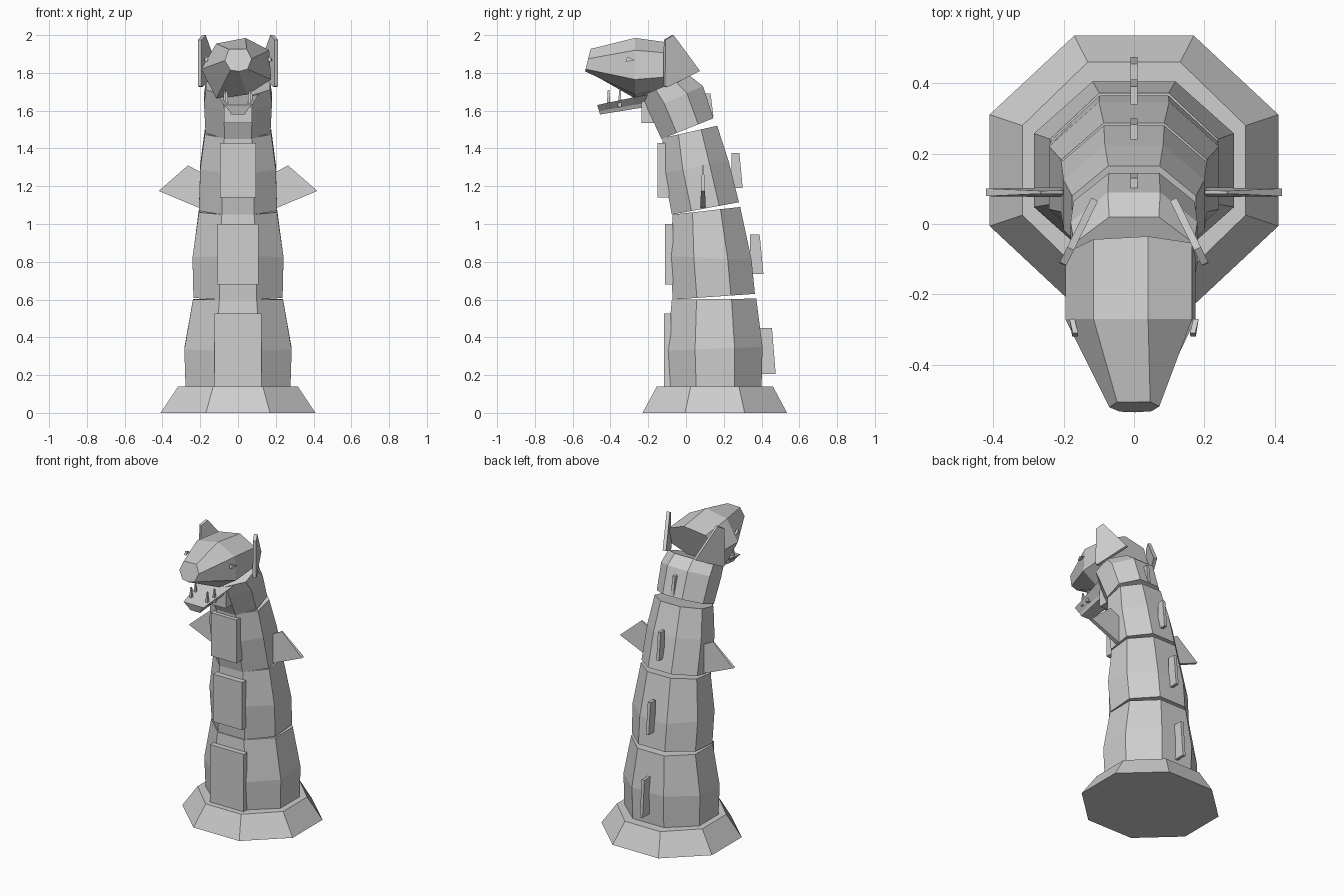
import bpy, bmesh, math
from mathutils import Vector

if "Cube" in bpy.data.objects:
    bpy.data.objects.remove(bpy.data.objects["Cube"])

stone = bpy.data.materials.new("stone_grey")
stone.diffuse_color = (0.62, 0.62, 0.62, 1)
stone.use_nodes = True
stone.node_tree.nodes["Principled BSDF"].inputs["Base Color"].default_value = stone.diffuse_color


def loft(name, rings):
    """Skin closed rings of equal count and cap both ends."""
    bm = bmesh.new()
    vs = [[bm.verts.new(p) for p in r] for r in rings]
    n = len(rings[0])
    for a, b in zip(vs, vs[1:]):
        for i in range(n):
            j = (i + 1) % n
            bm.faces.new((a[i], a[j], b[j], b[i]))
    bm.faces.new(vs[0])
    bm.faces.new(vs[-1])
    bmesh.ops.recalc_face_normals(bm, faces=bm.faces)
    me = bpy.data.meshes.new(name)
    bm.to_mesh(me)
    bm.free()
    me.materials.append(stone)
    ob = bpy.data.objects.new(name, me)
    bpy.context.collection.objects.link(ob)
    return ob


def octagon(fy, fz, by, bz, w):
    """Octagon tilted between a front point and a back point."""
    k = math.tan(math.pi / 8)
    pts = [(-k, 0), (k, 0), (1, .293), (1, .707), (k, 1), (-k, 1), (-1, .707), (-1, .293)]
    return [(x * w, fy + (by - fy) * t, fz + (bz - fz) * t) for x, t in pts]


def plate(name, pts, offset):
    """Flat polygon given a thickness."""
    o = Vector(offset) / 2
    return loft(name, [[Vector(p) - o for p in pts], [Vector(p) + o for p in pts]])


def flip(pts, s):
    return [(x * s, y, z) for x, y, z in pts]


# Flared plinth
loft("base", [octagon(-.23, 0, .535, 0, .41), octagon(-.155, .14, .46, .14, .317)])

# Four overlapping neck segments: front y, z, back y, z, half width
segments = [
    [(-.09, .14, .40, .14, .278), (-.10, .33, .405, .35, .284), (-.075, .60, .372, .605, .238)],
    [(-.07, .60, .365, .63, .236), (-.085, .83, .347, .81, .241), (-.07, 1.05, .287, 1.09, .207)],
    [(-.075, 1.05, .28, 1.115, .207), (-.117, 1.27, .225, 1.335, .20), (-.125, 1.455, .165, 1.52, .176)],
    [(-.13, 1.45, .145, 1.56, .172), (-.20, 1.60, .09, 1.73, .18), (-.235, 1.68, .02, 1.785, .17)],
]
for i, seg in enumerate(segments):
    loft(f"neck_segment_{i + 1}", [octagon(*r) for r in seg])

# Belly plates: half width, bottom, top, front y, back y
for i, (w, z0, z1, y0, y1) in enumerate([(.124, .14, .525, -.117, -.08), (.108, .68, 1.0, -.11, -.07),
                                         (.094, 1.14, 1.43, -.15, -.09), (.075, 1.535, 1.65, -.235, -.17)]):
    y = (y0 + y1) / 2
    plate(f"belly_plate_{i + 1}", [(-w, y, z0), (w, y, z0), (w, y, z1), (-w, y, z1)], (0, y1 - y0, 0))

# Back spines: inner y, top outer y, bottom outer y, bottom, top
for i, (yi, yt, yb, z0, z1) in enumerate([(.39, .455, .475, .205, .45), (.34, .39, .41, .735, .945),
                                          (.24, .283, .30, 1.19, 1.375), (.09, .13, .145, 1.57, 1.69)]):
    plate(f"back_spine_{i + 1}", [(0, yi, z0), (0, yb, z0), (0, yt, z1), (0, yi, z1)], (.02, 0, 0))

for s, side in ((-1, "left"), (1, "right")):
    # Side fins, thinner toward the upper edge
    outline = [(.17, 1.085, .014), (.205, 1.085, .014), (.42, 1.175, .011), (.265, 1.31, .004), (.17, 1.26, .006)]
    loft(f"fin_{side}", [flip([(x, .09 + d * t, z) for x, z, t in outline], s) for d in (-1, 1)])

    # Ears splayed outward to the front
    ear = [(-.115, 1.73), (-.10, 1.725), (.07, 1.81), (-.07, 2.0), (-.113, 1.975)]
    pts = [(.2 - (y + .11) * .49, y, z) for y, z in ear]
    plate(f"ear_{side}", flip(pts, s), (.019 * s, .009, 0))

    # Small eyes
    eye = [(.176, -.27, 1.865), (.168, -.32, 1.86), (.166, -.31, 1.885)]
    plate(f"eye_{side}", flip(eye, s), (.015, 0, 0))

    # Teeth on the lower jaw
    for j, (x, y) in enumerate(((.06, -.41), (.07, -.35))):
        loft(f"tooth_{side}_{j + 1}", [[(s * x + a * r, y + b * r, z) for a, b in ((-1, -1), (1, -1), (1, 1), (-1, 1))]
                                       for r, z in ((.01, 1.62), (.004, 1.71))])

# Seven sided upper head, from nape to snout
section = [(-.115, 1.955), (.04, 1.985), (.165, 1.92), (.175, 1.765), (.05, 1.685), (-.115, 1.665), (-.195, 1.82)]
nape = [(x, -.12 + .075 * (z - 1.69) / .26, 1.70 + (z - 1.665) * .79) for x, z in section]
brow = [(x, -.27, z) for x, z in section]
nose = [(-.048, 1.925), (.046, 1.927), (.072, 1.875), (.05, 1.82), (.005, 1.808), (-.04, 1.815), (-.07, 1.865)]
snout = [(x, -.505 - .03 * (1.927 - z) / .12, z) for x, z in nose]
loft("head", [nape, brow, snout])

# Lower jaw, tapering forward
jaw_section = [(-1, 1), (1, 1), (.6, .35), (.5, 0), (-.5, 0), (-.6, .35)]
loft("lower_jaw", [[(x * w, y + t * dy, z0 + t * h) for x, t in jaw_section]
                   for w, y, dy, z0, h in ((.12, -.13, .0, 1.63, .07), (.10, -.27, -.01, 1.61, .06),
                                           (.075, -.455, -.015, 1.58, .05))])
